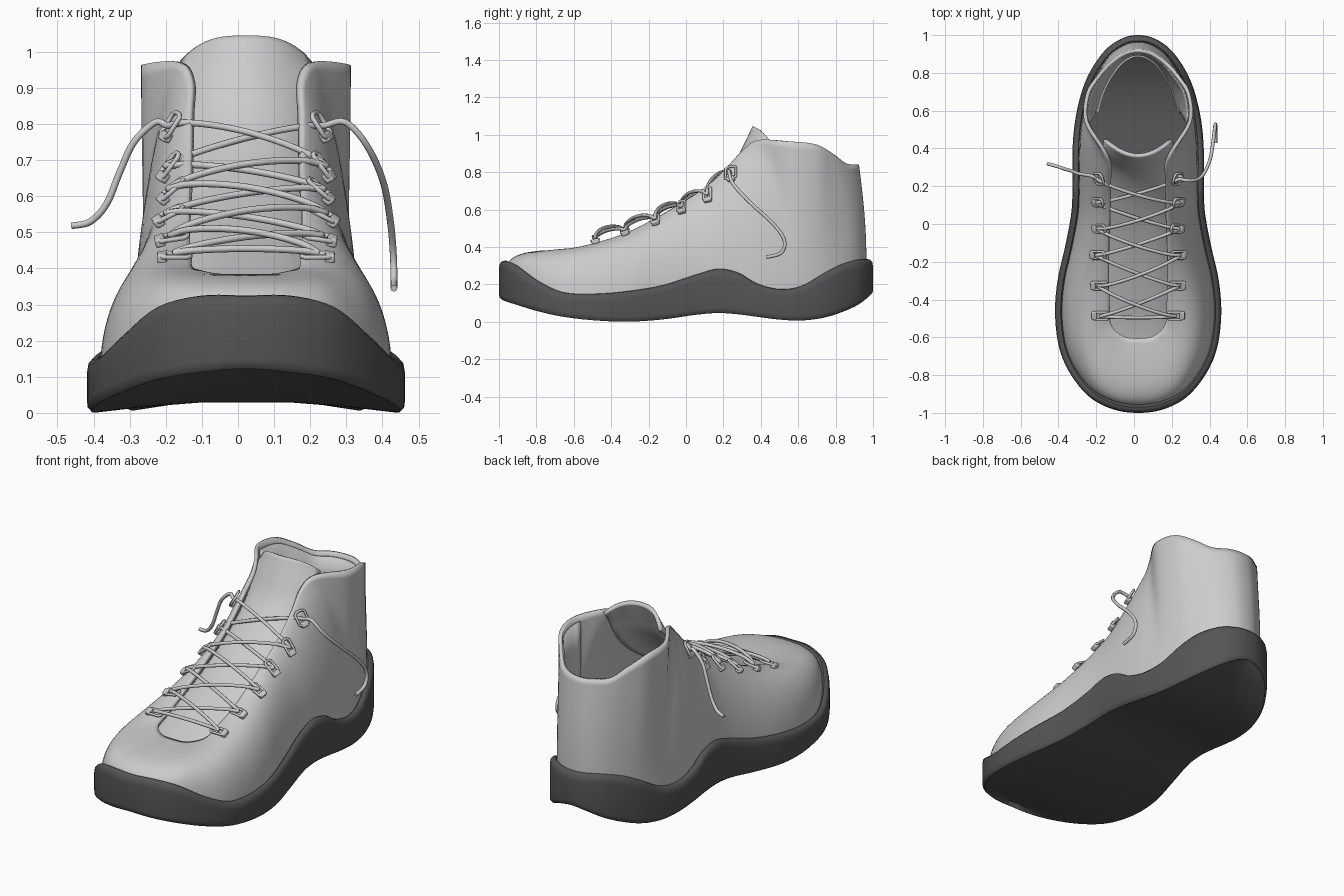
import bpy, bmesh, math
from mathutils import Vector, Matrix

if "Cube" in bpy.data.objects:
    bpy.data.objects.remove(bpy.data.objects["Cube"])

CX = 0.022      # centre line of the shoe
STEPS, NT = 5, 24


def spline(rows, steps, mirror=False):
    """Catmull-Rom through rows; mirror keeps half outlines smooth at x = 0."""
    rows = [tuple(r) for r in rows]
    flip = lambda r: (-r[0],) + r[1:]
    ext = [flip(rows[1]) if mirror else rows[0]] + rows + [flip(rows[-2]) if mirror else rows[-1]]
    out = []
    for i in range(len(rows) - 1):
        for t in (s / steps for s in range(steps)):
            out.append(tuple(0.5 * (2 * q + (r - p) * t + (2 * p - 5 * q + 4 * r - w) * t * t
                                    + (3 * q - p - 3 * r + w) * t ** 3)
                             for p, q, r, w in zip(*ext[i:i + 4])))
    return out + [rows[-1]]


def full(half):
    return half + [(-r[0],) + r[1:] for r in half[-2:0:-1]]


def finish(name, data, color=None, mod=None, angle=40, **settings):
    ob = bpy.data.objects.new(name, data)
    bpy.context.collection.objects.link(ob)
    if color:
        m = bpy.data.materials.new(name)
        m.diffuse_color = color
        m.use_nodes = True
        m.node_tree.nodes["Principled BSDF"].inputs["Base Color"].default_value = m.diffuse_color
        data.materials.append(m)
    if mod:
        mo = ob.modifiers.new(mod.lower(), mod)
        for key, val in settings.items():
            setattr(mo, key, val)
    bpy.ops.object.select_all(action='DESELECT')
    ob.select_set(True)
    bpy.context.view_layer.objects.active = ob
    if ob.type == 'CURVE':
        bpy.ops.object.convert(target='MESH')
    bpy.ops.object.shade_smooth_by_angle(angle=math.radians(angle))


def mesh_from(name, bm):
    me = bpy.data.meshes.new(name)
    bm.to_mesh(me)
    bm.free()
    return me


def loft(name, rings, closed, caps=False, **kw):
    bm = bmesh.new()
    vs = [[bm.verts.new((p[0] + CX, p[1], p[2])) for p in r] for r in rings]
    n = len(rings[0])
    for a, b in zip(vs, vs[1:]):
        for j in range(n if closed else n - 1):
            k = (j + 1) % n
            bm.faces.new((a[j], a[k], b[k], b[j]))
    if caps:    # strips from the left half to the right half
        for r in (vs[0], vs[-1]):
            for j in range(n // 2):
                bm.faces.new(list(dict.fromkeys([r[j], r[j + 1], r[-(j + 1)], r[-j]])))
        bmesh.ops.recalc_face_normals(bm, faces=bm.faces)
    finish(name, mesh_from(name, bm), **kw)


def tubes(name, paths, radius, closed=False):
    cu = bpy.data.curves.new(name, 'CURVE')
    cu.dimensions, cu.bevel_depth, cu.bevel_resolution = '3D', radius, 2
    cu.use_fill_caps = True
    for pts in paths:
        sp = cu.splines.new('POLY')
        sp.points.add(len(pts) - 1)
        for q, p in zip(sp.points, pts):
            q.co = (p[0] + CX, p[1], p[2], 1)
        sp.use_cyclic_u = closed
    finish(name, cu, angle=60)


# Sole half outline, toe to heel: half width, y, bottom z, rim z
SOLE = [(0, -1, .125, .325), (.13, -.982, .115, .325), (.255, -.918, .095, .295), (.355, -.8, .06, .215),
        (.417, -.66, .03, .157), (.44, -.48, .01, .15), (.427, -.3, .004, .165), (.387, -.12, .016, .195),
        (.355, .05, .04, .25), (.348, .17, .05, .283), (.348, .28, .043, .262), (.348, .38, .03, .205),
        (.34, .5, .015, .175), (.32, .62, .01, .19), (.285, .74, .025, .255), (.235, .84, .055, .305),
        (.165, .93, .095, .33), (.08, .985, .135, .335), (0, 1, .15, .335)]
sole = full(spline(SOLE, STEPS, True))
N = len(sole)


def normal(j):
    a, b = sole[j - 1], sole[(j + 1) % N]
    t = Vector((b[0] - a[0], b[1] - a[1])).normalized()
    return Vector((t.y, -t.x, 0))


def inset(j, d):
    n = normal(j)
    return sole[j][0] - n.x * d, sole[j][1] - n.y * d


def sole_ring(d, base, dz, sx=1):
    pts = [inset(j, d) for j in range(N)]
    return [(x * sx, y, sole[j][base] + dz) for j, (x, y) in enumerate(pts)]


loft("sole", [sole_ring(.02, 2, .025, .3), sole_ring(.02, 2, .012, .7), sole_ring(.012, 2, -.003),
              sole_ring(.002, 2, .008), sole_ring(0, 2, .025), sole_ring(0, 3, -.04), sole_ring(.004, 3, -.015),
              sole_ring(.016, 3, -.002), sole_ring(.03, 3, 0), sole_ring(.048, 3, -.02),
              sole_ring(.056, 2, .08)], True, caps=True, color=(.09, .09, .09, 1))

# Upper edge (lace slot, then collar), matched to the sole rows: half width, y, z, and bulge k, f, g
EDGE = [(0, -.605, .385, .9, .65, 0), (.07, -.597, .385, .9, .65, 0), (.125, -.56, .395, .9, .65, .01),
        (.148, -.51, .405, .88, .6, .01), (.15, -.44, .43, .84, .55, .015), (.155, -.32, .475, .7, .5, .02),
        (.155, -.19, .54, .57, .45, .03), (.155, -.06, .615, .5, .45, .04), (.155, .06, .69, .48, .45, .05),
        (.155, .15, .76, .45, .5, .05), (.155, .23, .84, .45, .55, .06), (.155, .31, .925, .45, .62, .1),
        (.19, .385, .972, .42, .6, .18), (.284, .54, .965, .35, .1, .3), (.276, .69, .95, .35, .1, .3),
        (.218, .785, .9, .35, .4, .28), (.155, .855, .848, .35, .7, .25), (.075, .91, .842, .35, .8, .25),
        (0, .925, .84, .35, .8, .25)]
edge = full(spline(EDGE, STEPS, True))


def upper_point(j, t):
    tx, ty, tz, k, f, g = edge[j]
    x, y = inset(j, .035)
    z = sole[j][3] - .06
    top, low = Vector((tx, ty, tz)), Vector((x, y, z))
    p1 = Vector((x, y, z + k * (tz - z)))
    p2 = top.lerp(low, f)
    p2.z = tz - g
    s = 1 - t
    return low * s ** 3 + p1 * 3 * s * s * t + p2 * 3 * s * t * t + top * t ** 3


grid = [[upper_point(j, i / NT) for j in range(N)] for i in range(NT + 1)]
loft("upper", grid, True, mod='SOLIDIFY', thickness=.02, offset=-1)

# Padded heel lining that narrows toward the insole
cols = range(13 * STEPS, N - 13 * STEPS + 1)
loft("heel_lining", [[upper_point(j, t) - normal(j) * (.02 + .055 * (1 - t)) for j in cols]
                     for t in (.97, .8, .6, .4, .2, 0)], False, mod='SOLIDIFY', thickness=.006, offset=1)

# Tongue: y, z, half width, backward wrap, drop at the sides
TONGUE = [(-.66, .335, .17, 0, .02), (-.5, .385, .19, 0, .04), (-.2, .515, .19, .01, .05), (0, .625, .19, .03, .05),
          (.15, .735, .19, .05, .05), (.25, .84, .19, .07, .04), (.305, .94, .19, .09, .01),
          (.355, 1.045, .182, .09, .07)]
loft("tongue", [[(w * u / 8, y + b * (u / 8) ** 2, z - d * abs(u / 8) ** 3) for u in range(-8, 9)]
                for y, z, w, b, d in spline(TONGUE, 5)], False, mod='SOLIDIFY', thickness=.02, offset=-1)

# Eyelets: a wire loop with a mounting block, sitting on the upper
sites = []
for y in (-.48, -.315, -.17, -.02, .125, .25):
    i, j = min(((i, j) for i in range(NT // 2, NT) for j in range(1, N // 2)),
               key=lambda q: math.hypot(grid[q[0]][q[1]].x - .2, grid[q[0]][q[1]].y - y))
    p = grid[i][j]
    n = (grid[i - 2][j] - p).cross(grid[i][j + 1] - grid[i][j - 1]).normalized()
    e1 = Vector((n.z, 0, -n.x * .75)).normalized()
    sites.append((p, e1, n.cross(e1).normalized(), n))


def side(p, s):
    return Vector((p.x * s, p.y, p.z))


loops = []
bm = bmesh.new()
for idx, (p, e1, e2, n) in enumerate(sites):
    w, h = (.038, .03) if idx == 5 else (.042, .02)
    for s in (1, -1):
        loops.append([side(p + e1 * a * w + e2 * b * h + n * .014, s) for a, b in
                      ((-1, -.5), (-.75, -1), (.75, -1), (1, -.5), (1, .5), (.75, 1), (-.75, 1), (-1, .5))])
        c = side(p + e1 * .036 + n * .008, s)
        rot = Matrix((side(e1, s), side(e2, s), side(n, s))).transposed().to_4x4()
        bmesh.ops.create_cube(bm, size=1, matrix=Matrix.Translation(c + Vector((CX, 0, 0))) @ rot
                              @ Matrix.Diagonal((.028, .042, .026, 1)))
bmesh.ops.recalc_face_normals(bm, faces=bm.faces)
finish("eyelet_blocks", mesh_from("eyelet_blocks", bm), mod='BEVEL', width=.006, segments=2)
tubes("eyelet_loops", loops, .007, True)


# Laces: two mirrored zigzags, a bottom bar and two loose ends
def hole(idx, s):
    p, e1, e2, n = sites[idx]
    return side(p + e1 * .005 + n * .02, s)


def span(a, b, lift):
    return [a.lerp(b, t) + Vector((0, -.5, .85)) * lift * math.sin(math.pi * t) ** .6
            for t in (.1, .28, .5, .72, .9)]


ends = {-1: [(-.25, .255, .805), (-.31, .265, .75), (-.35, .28, .665), (-.385, .29, .58), (-.43, .305, .53),
             (-.482, .32, .518)],
        1: [(.275, .23, .805), (.335, .25, .74), (.38, .34, .64), (.4, .46, .53), (.408, .525, .44),
            (.41, .51, .37), (.41, .43, .345)]}
paths = []
for s in (1, -1):
    pts, cur = [hole(0, s)], s
    for idx in range(5):
        a, b = hole(idx, cur), hole(idx + 1, -cur)
        pts += span(a, b, .045 if s > 0 else .025) + [b]
        cur = -cur
    paths.append(spline(pts + ends[cur], 5))
a, b = hole(0, -1), hole(0, 1)
paths.append(spline([a] + span(a, b, .015) + [b], 4))
tubes("laces", paths, .0095)
